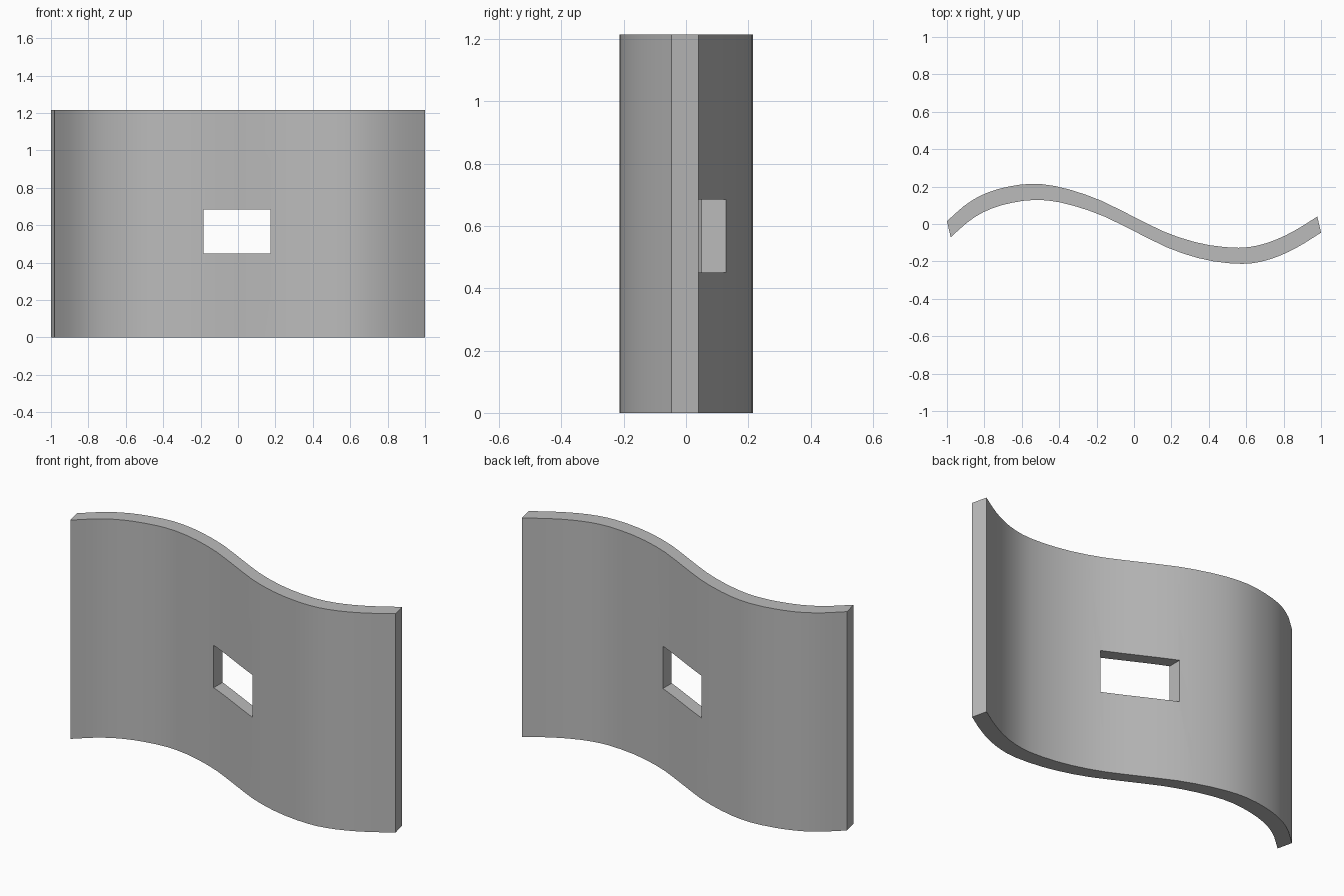
import bpy
import bmesh

if "Cube" in bpy.data.objects:
    bpy.data.objects.remove(bpy.data.objects["Cube"], do_unlink=True)

HEIGHT = 1.215
SEGMENTS = 32
# Half of the slightly oblique thickness direction
HALF_X, HALF_Y = -0.01, 0.043
# Centre line of the S-shaped panel, seen from above
PATH = [(-0.99, -0.028), (-0.89, 0.06), (-0.79, 0.118), (-0.67, 0.155),
        (-0.53, 0.172), (-0.38, 0.153), (-0.19, 0.092), (0.0, 0.0),
        (0.19, -0.092), (0.38, -0.15), (0.56, -0.17), (0.68, -0.156),
        (0.79, -0.118), (0.89, -0.066), (0.99, -0.003)]


def smooth_path(points, count):
    """Sample a smooth curve through the points."""
    ends = [tuple(2 * a - b for a, b in zip(points[0], points[1])),
            tuple(2 * a - b for a, b in zip(points[-1], points[-2]))]
    pts = [ends[0]] + points + [ends[1]]
    result = []
    for i in range(count + 1):
        pos = i / count * (len(points) - 1)
        k = min(int(pos), len(points) - 2)
        t = pos - k
        result.append(tuple(
            0.5 * (2 * b + (c - a) * t + (2 * a - 5 * b + 4 * c - d) * t ** 2
                   + (3 * b - a - 3 * c + d) * t ** 3)
            for a, b, c, d in zip(*pts[k:k + 4])))
    return result


def mesh_object(name, bm):
    bmesh.ops.recalc_face_normals(bm, faces=bm.faces[:])
    mesh = bpy.data.meshes.new(name)
    bm.to_mesh(mesh)
    bm.free()
    obj = bpy.data.objects.new(name, mesh)
    bpy.context.collection.objects.link(obj)
    return obj


def prism(name, outline, bottom, top):
    bm = bmesh.new()
    face = bm.faces.new([bm.verts.new((x, y, bottom)) for x, y in outline])
    new = bmesh.ops.extrude_face_region(bm, geom=[face])["geom"]
    verts = [v for v in new if isinstance(v, bmesh.types.BMVert)]
    bmesh.ops.translate(bm, verts=verts, vec=(0, 0, top - bottom))
    return mesh_object(name, bm)


grey = bpy.data.materials.new("plain grey")
grey.use_nodes = True
grey.diffuse_color = (0.5, 0.5, 0.5, 1)
grey.node_tree.nodes["Principled BSDF"].inputs["Base Color"].default_value = (0.5, 0.5, 0.5, 1)

# Wavy panel
line = smooth_path(PATH, SEGMENTS)
front = [(x - HALF_X, y - HALF_Y) for x, y in line]
back = [(x + HALF_X, y + HALF_Y) for x, y in line]
panel = prism("wavy_panel", front + back[::-1], 0, HEIGHT)
panel.data.materials.append(grey)

# Rectangular window cut straight through
cutter = prism("window_cutter", [(-0.185, -0.5), (0.175, -0.5), (0.175, 0.5), (-0.185, 0.5)],
               0.45, 0.685)
cutter.hide_render = True
bpy.ops.object.select_all(action="DESELECT")
panel.select_set(True)
bpy.context.view_layer.objects.active = panel
cut = panel.modifiers.new("window", "BOOLEAN")
cut.operation = "DIFFERENCE"
cut.solver = "EXACT"
cut.object = cutter
bpy.ops.object.modifier_apply(modifier=cut.name)
bpy.data.objects.remove(cutter, do_unlink=True)

bpy.ops.object.shade_smooth_by_angle(angle=0.52)
